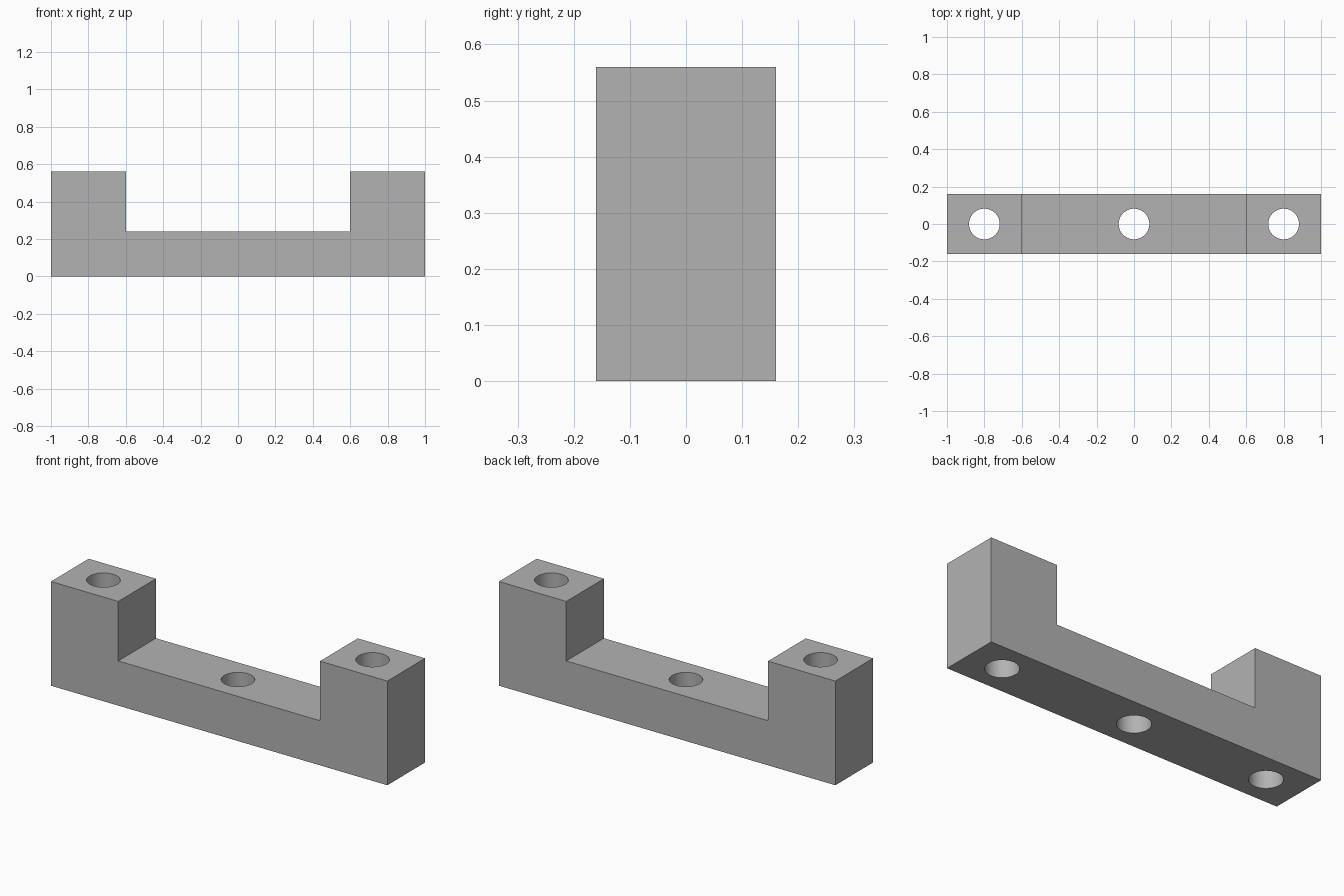
import bpy
import bmesh
from mathutils import Matrix

default = bpy.data.objects.get("Cube")
if default:
    bpy.data.objects.remove(default, do_unlink=True)

LENGTH, DEPTH, HEIGHT = 2.0, 0.32, 0.56
BASE_TOP, POST_INNER = 0.24, 0.6
HOLE_RADIUS = 0.082
HOLE_CENTRES = (-0.8, 0.0, 0.8)

# Plain grey material
grey = bpy.data.materials.new("plain_grey")
grey.use_nodes = True
colour = (0.45, 0.45, 0.45, 1.0)
grey.diffuse_color = colour
grey.node_tree.nodes["Principled BSDF"].inputs["Base Color"].default_value = colour


def add_object(name, bm):
    bmesh.ops.recalc_face_normals(bm, faces=bm.faces)
    mesh = bpy.data.meshes.new(name)
    bm.to_mesh(mesh)
    bm.free()
    mesh.materials.append(grey)
    obj = bpy.data.objects.new(name, mesh)
    bpy.context.collection.objects.link(obj)
    return obj


# Bracket body: U-shaped front profile, extruded front to back
half = [(LENGTH / 2, 0), (LENGTH / 2, HEIGHT), (POST_INNER, HEIGHT), (POST_INNER, BASE_TOP)]
profile = half + [(-x, z) for x, z in reversed(half)]
bm = bmesh.new()
face = bm.faces.new([bm.verts.new((x, -DEPTH / 2, z)) for x, z in profile])
extruded = bmesh.ops.extrude_face_region(bm, geom=[face], use_keep_orig=True)
back = [v for v in extruded["geom"] if isinstance(v, bmesh.types.BMVert)]
bmesh.ops.translate(bm, vec=(0, DEPTH, 0), verts=back)
bracket = add_object("bracket_body", bm)

# Three vertical through-holes
bm = bmesh.new()
for x in HOLE_CENTRES:
    bmesh.ops.create_cone(bm, cap_ends=True, segments=64, radius1=HOLE_RADIUS,
                          radius2=HOLE_RADIUS, depth=2 * HEIGHT,
                          matrix=Matrix.Translation((x, 0, HEIGHT / 2)))
cutter = add_object("hole_cutter", bm)
cutter.hide_render = True

cut = bracket.modifiers.new("bolt_holes", 'BOOLEAN')
cut.operation = 'DIFFERENCE'
cut.solver = 'EXACT'
cut.object = cutter

# Apply the cut, then round the hole walls while edges stay sharp
bpy.ops.object.select_all(action='DESELECT')
bracket.select_set(True)
bpy.context.view_layer.objects.active = bracket
bpy.ops.object.modifier_apply(modifier=cut.name)
bpy.data.objects.remove(cutter, do_unlink=True)
bpy.ops.object.shade_smooth_by_angle()
